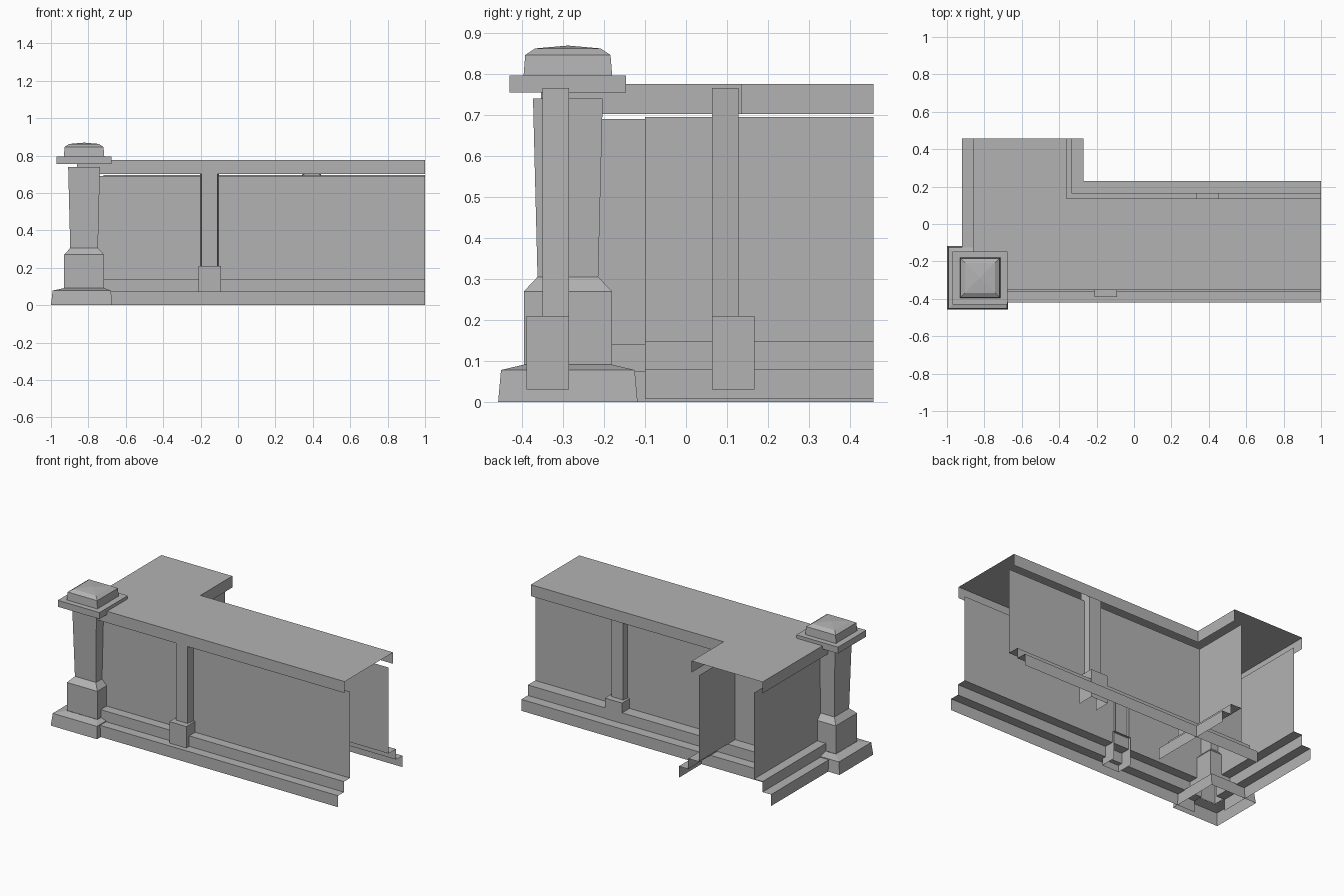
import bpy
import bmesh

cube = bpy.data.objects.get("Cube")
if cube:
    bpy.data.objects.remove(cube, do_unlink=True)

grey = bpy.data.materials.new("stone grey")
grey.use_nodes = True
COLOUR = (0.45, 0.45, 0.45, 1)
grey.diffuse_color = COLOUR
grey.node_tree.nodes["Principled BSDF"].inputs["Base Color"].default_value = COLOUR


def loft(name, rings, closed=True, top=False, bottom=False):
    """Skin a stack of outlines, each running counter-clockwise, from low to high."""
    bm = bmesh.new()
    rows = [[bm.verts.new(p) for p in ring] for ring in rings]
    count = len(rows[0])
    for low, high in zip(rows, rows[1:]):
        for i in range(count if closed else count - 1):
            j = (i + 1) % count
            bm.faces.new((low[i], low[j], high[j], high[i]))
    if top:
        bm.faces.new(rows[-1])
    if bottom:
        bm.faces.new(rows[0][::-1])
    bmesh.ops.remove_doubles(bm, verts=bm.verts, dist=0.0001)
    mesh = bpy.data.meshes.new(name)
    bm.to_mesh(mesh)
    bm.free()
    mesh.materials.append(grey)
    obj = bpy.data.objects.new(name, mesh)
    bpy.context.collection.objects.link(obj)
    return obj


def square(cx, cy, hx, hy, z):
    return [(cx + sx * hx, cy + sy * hy, z)
            for sx, sy in ((-1, -1), (1, -1), (1, 1), (-1, 1))]


def wall(name, start, end, profile):
    """Thin sheet along a line; the profile holds (outward offset, height)."""
    dx, dy = end[0] - start[0], end[1] - start[1]
    size = (dx * dx + dy * dy) ** 0.5
    nx, ny = dy / size, -dx / size
    rings = [[(x + nx * o, y + ny * o, z) for x, y in (start, end)] for o, z in profile]
    loft(name, rings, closed=False)


def pilaster(name, x, y, side):
    """Open-backed strip standing on a block; side is -1 for front, 1 for back."""
    def outline(back, front, depth, z):
        pts = ((-back, 0), (-front, -depth), (front, -depth), (back, 0))
        return [(x - side * px, y - side * py, z) for px, py in pts]
    loft(name + "_shaft", [outline(0.05, 0.042, 0.065, z) for z in (0.21, 0.765)], closed=False)
    loft(name + "_block", [outline(0.06, 0.06, 0.104, z) for z in (0.03, 0.21)],
         closed=False, top=True)


# Wall sheets with stepped plinths
outer = [(0.12, 0), (0.12, 0.073), (0.06, 0.073), (0.06, 0.14), (0, 0.14), (0, 0.69)]
inner = [(0.14, 0.007), (0.14, 0.08), (0.075, 0.08), (0.075, 0.147), (0, 0.147), (0, 0.695)]
wall("front_wall", (-0.8, -0.30), (1, -0.30), outer)
wall("side_wall", (-0.8, 0.457), (-0.8, -0.30), outer)
wall("back_wall", (1, 0.09), (-0.72, 0.09), inner)
wall("inner_side_wall", (-0.41, -0.10), (-0.41, 0.457), inner)

# L-shaped counter top with a hanging lip, open at both ends
front_lip, back_lip, end = -0.353, 0.135, 0.457
corners = [(-0.86, front_lip), (1, front_lip), (1, back_lip),
           (-0.36, back_lip), (-0.36, end), (-0.86, end)]
loft("counter_top", [[(x, y, 0.775) for x, y in corners]], closed=False, top=True)
lip = [(0, 0.702), (0, 0.775)]
wall("front_lip", corners[0], corners[1], lip)
wall("back_lip", corners[2], corners[3], lip)
wall("inner_side_lip", corners[3], corners[4], lip)
wall("side_lip", corners[5], corners[0], lip)

# Pilasters on both long walls
pilaster("front_pilaster", -0.152, -0.285, -1)
pilaster("back_pilaster", 0.395, 0.063, 1)

# Corner post
PX, PY = -0.823, -0.288
loft("post_base", [square(-0.837, PY, 0.163, 0.17, 0),
                   square(-0.835, PY, 0.156, 0.163, 0.078),
                   square(PX, PY, 0.108, 0.108, 0.091)])
loft("post_column", [square(PX, PY, h, h, z) for h, z in
                     ((0.107, 0.091), (0.107, 0.27), (0.074, 0.305), (0.085, 0.74))], top=True)

# Post cap with a shallow domed top
loft("cap_plate", [square(PX, PY, 0.147, 0.142, z) for z in (0.755, 0.796)],
     top=True, bottom=True)
loft("cap_dome", [square(PX, PY, h, h, z) for h, z in
                  ((0.108, 0.796), (0.104, 0.846), (0.08, 0.862), (0, 0.869))])
